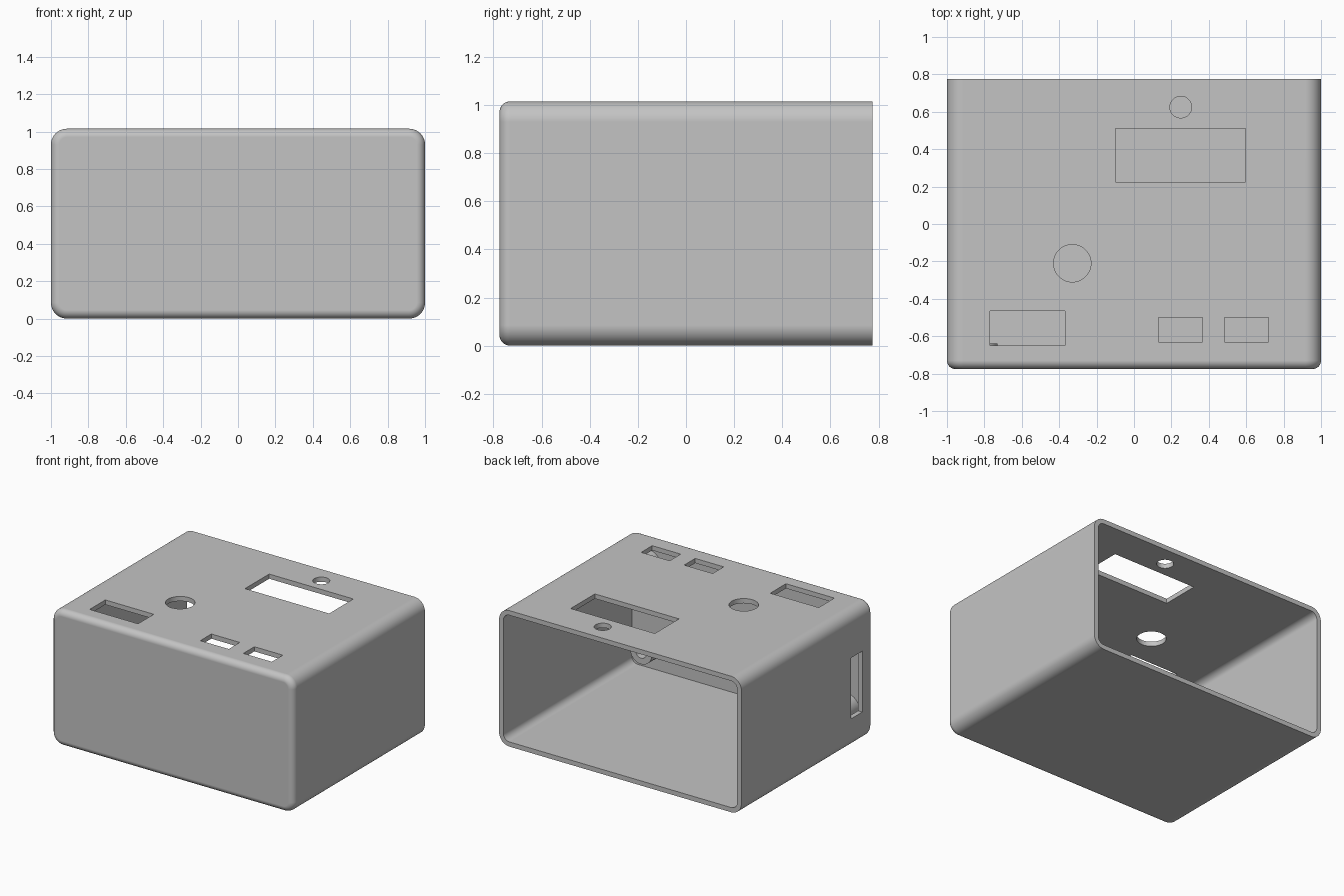
import bpy, bmesh, math
from mathutils import Matrix, Vector

if "Cube" in bpy.data.objects:
    bpy.data.objects.remove(bpy.data.objects["Cube"], do_unlink=True)

HALF_X, HALF_Y, HEIGHT = 1.0, 0.775, 1.015
WALL, CORNER, EDGE = 0.035, 0.085, 0.045

grey = bpy.data.materials.new("light grey plastic")
grey.use_nodes = True
grey.diffuse_color = (0.55, 0.55, 0.55, 1)
grey.node_tree.nodes["Principled BSDF"].inputs["Base Color"].default_value = (0.55, 0.55, 0.55, 1)


def finish(bm, name):
    bmesh.ops.recalc_face_normals(bm, faces=bm.faces)
    mesh = bpy.data.meshes.new(name)
    bm.to_mesh(mesh)
    bm.free()
    mesh.materials.append(grey)
    obj = bpy.data.objects.new(name, mesh)
    bpy.context.collection.objects.link(obj)
    return obj


def rounded_ring(bm, inset, y, steps=10):
    """Rounded rectangle in the XZ plane, shrunk by inset."""
    r = CORNER - inset
    verts = []
    for quarter, (sx, sz) in enumerate([(1, 1), (-1, 1), (-1, -1), (1, -1)]):
        for i in range(steps + 1):
            a = (quarter + i / steps) * math.pi / 2
            x = sx * (HALF_X - CORNER) + r * math.cos(a)
            z = HEIGHT / 2 + sz * (HEIGHT / 2 - CORNER) + r * math.sin(a)
            verts.append(bm.verts.new((x, y, z)))
    return verts


def bridge(bm, a, b):
    for i in range(len(a)):
        j = (i + 1) % len(a)
        bm.faces.new((a[i], a[j], b[j], b[i]))


def box(bm, x0, x1, y0, y1, z0, z1):
    size = Vector((x1 - x0, y1 - y0, z1 - z0))
    mid = Vector((x1 + x0, y1 + y0, z1 + z0)) / 2
    bmesh.ops.create_cube(bm, size=1, matrix=Matrix.Translation(mid) @ Matrix.Diagonal(size).to_4x4())


def cylinder(bm, centre, radius, depth):
    bmesh.ops.create_cone(bm, cap_ends=True, segments=48, radius1=radius, radius2=radius,
                          depth=depth, matrix=Matrix.Translation(centre))


# Shell: rounded front edge, outer wall, open rear rim, inner wall, inner front
bm = bmesh.new()
rings = []
for i in range(9):
    a = i / 8 * math.pi / 2
    rings.append(rounded_ring(bm, EDGE * (1 - math.sin(a)), -HALF_Y + EDGE * (1 - math.cos(a))))
# the front arc runs from the flat face (inset EDGE) out to the side wall
rings += [rounded_ring(bm, 0, HALF_Y), rounded_ring(bm, WALL, HALF_Y),
          rounded_ring(bm, WALL, -HALF_Y + WALL)]
for a, b in zip(rings, rings[1:]):
    bridge(bm, a, b)
bm.faces.new(rings[0])
bm.faces.new(rings[-1])
case = finish(bm, "case_shell")

# Cutters: panel openings in the top and a slot in the right wall
bm = bmesh.new()
for x0, x1, y0, y1 in [(-0.1, 0.595, 0.225, 0.51), (-0.77, -0.37, -0.65, -0.465),
                       (0.13, 0.365, -0.63, -0.5), (0.485, 0.72, -0.63, -0.5)]:
    box(bm, x0, x1, y0, y1, HEIGHT - 0.06, HEIGHT + 0.06)
cylinder(bm, (0.25, 0.625, HEIGHT), 0.058, 0.12)
cylinder(bm, (-0.33, -0.21, HEIGHT), 0.1, 0.12)
box(bm, -1.06, -0.94, -0.65, -0.52, 0.226, 0.68)
cutter = finish(bm, "opening_cutter")
cutter.hide_render = True

cut = case.modifiers.new("openings", "BOOLEAN")
cut.operation, cut.solver, cut.object = "DIFFERENCE", "EXACT", cutter
bpy.ops.object.select_all(action="DESELECT")
bpy.context.view_layer.objects.active = case
case.select_set(True)
bpy.ops.object.modifier_apply(modifier=cut.name)
bpy.data.objects.remove(cutter, do_unlink=True)


# Hollow screw bosses on the inside of the front wall
def screw_boss(name, x, z, outer=0.09, inner=0.045, length=0.1):
    bm = bmesh.new()
    y0 = -HALF_Y + WALL
    loops = []
    for r, y in [(outer, y0), (outer, y0 + length), (inner, y0 + length), (inner, y0)]:
        angles = [t * math.tau / 32 for t in range(32)]
        loops.append([bm.verts.new((x + r * math.cos(t), y, z + r * math.sin(t))) for t in angles])
    for a, b in zip(loops, loops[1:] + loops[:1]):
        bridge(bm, a, b)
    return finish(bm, name)


parts = [case]
for side, x in (("right", -0.82), ("left", 0.82)):
    for level, z in (("lower", 0.19), ("upper", HEIGHT - 0.19)):
        parts.append(screw_boss(f"{level}_{side}_screw_boss", x, z))

# Smooth the curves, keep hard edges, keep flat panels flat
for obj in parts:
    obj.select_set(True)
bpy.ops.object.shade_smooth_by_angle(angle=math.radians(30))
for obj in parts:
    normals = obj.modifiers.new("even_normals", "WEIGHTED_NORMAL")
    normals.keep_sharp = True
